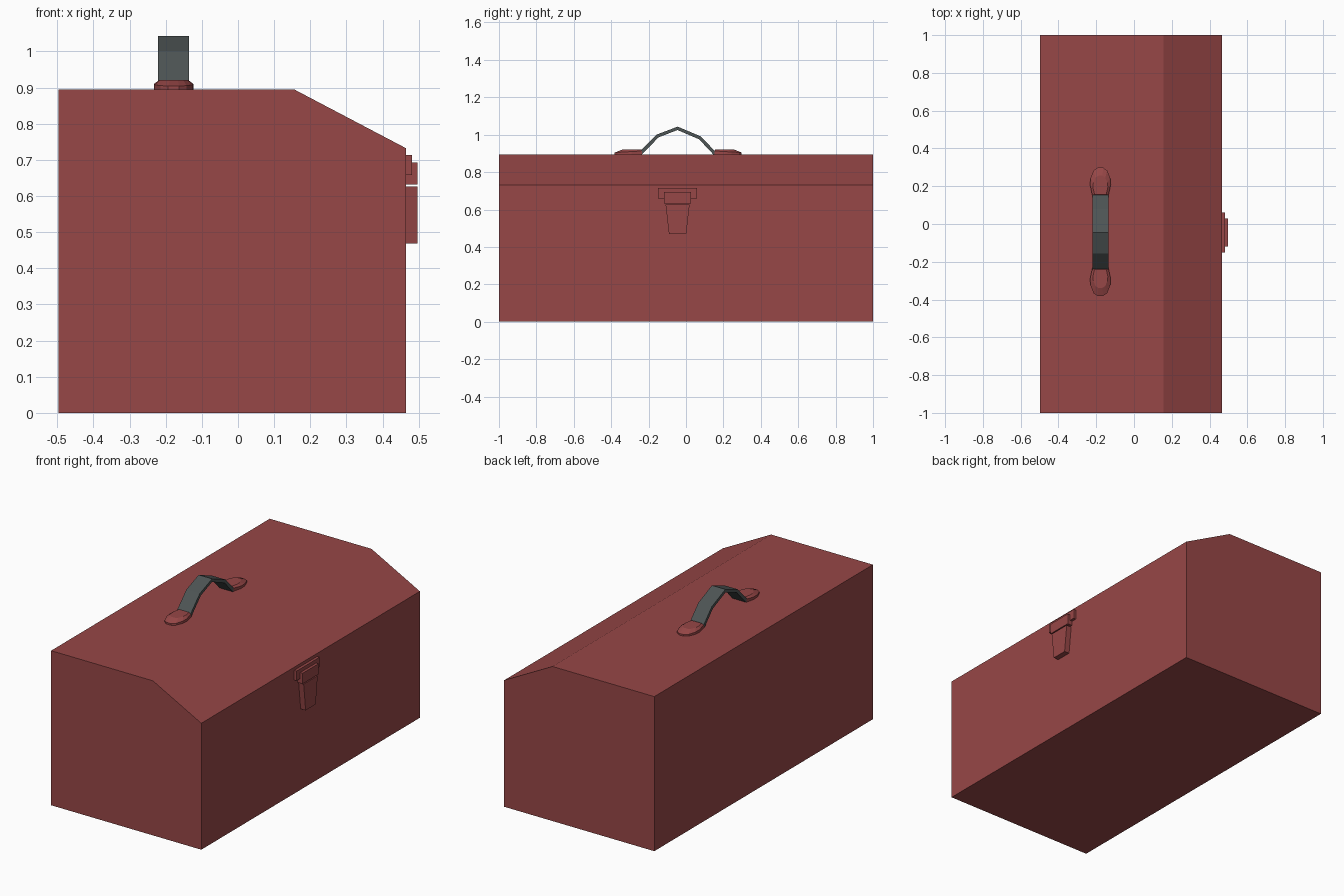
import bpy, bmesh, math

if "Cube" in bpy.data.objects:
    bpy.data.objects.remove(bpy.data.objects["Cube"])

def material(name, rgb):
    m = bpy.data.materials.new(name)
    m.diffuse_color = (*rgb, 1)
    m.use_nodes = True
    m.node_tree.nodes["Principled BSDF"].inputs["Base Color"].default_value = m.diffuse_color
    return m

RED = material("dull red", (0.31, 0.063, 0.063))
GREY = material("dark grey", (0.075, 0.09, 0.09))

def finish(name, bm, mat):
    bmesh.ops.recalc_face_normals(bm, faces=bm.faces)
    me = bpy.data.meshes.new(name)
    bm.to_mesh(me)
    bm.free()
    me.materials.append(mat)
    ob = bpy.data.objects.new(name, me)
    bpy.context.collection.objects.link(ob)
    return ob

def loft(name, rings, mat):
    """Join equal-length rings of points and cap both ends."""
    bm = bmesh.new()
    rs = [[bm.verts.new(p) for p in r] for r in rings]
    n = len(rs[0])
    for a, b in zip(rs, rs[1:]):
        for i in range(n):
            j = (i + 1) % n
            bm.faces.new((a[i], a[j], b[j], b[i]))
    bm.faces.new(rs[0])
    bm.faces.new(rs[-1])
    return finish(name, bm, mat)

# box with sloped front lid edge
profile = [(-0.497, 0), (0.465, 0), (0.465, 0.732), (0.155, 0.895), (-0.497, 0.895)]
loft("box_body", [[(x, y, z) for x, z in profile] for y in (-1, 1)], RED)

# latch plates: half widths at top and bottom, stacked outward in x
CY = -0.045
def plate(name, top, bottom, z1, z0, x1):
    outline = [(-bottom, z0), (bottom, z0), (top, z1), (-top, z1)]
    loft(name, [[(x, CY + y, z) for y, z in outline] for x in (0.46, x1)], RED)

plate("latch_mount", 0.105, 0.105, 0.714, 0.658, 0.481)
plate("latch_hinge", 0.073, 0.073, 0.693, 0.632, 0.497)
plate("latch_tongue", 0.064, 0.046, 0.626, 0.468, 0.497)

# arched handle strap
HX, W, T = -0.178, 0.043, 0.009
path = [(-0.25, 0.893), (-0.152, 0.993), (-0.045, 1.034), (0.075, 0.983), (0.16, 0.893)]
rings = []
for i, (y, z) in enumerate(path):
    a, b = path[max(i - 1, 0)], path[min(i + 1, len(path) - 1)]
    d = math.hypot(b[0] - a[0], b[1] - a[1])
    ny, nz = -(b[1] - a[1]) / d * T, (b[0] - a[0]) / d * T
    rings.append([(HX + sx * W, y + s * ny, z + s * nz)
                  for sx, s in ((-1, -1), (1, -1), (1, 1), (-1, 1))])
loft("handle_strap", rings, GREY)

# rounded pads at the handle ends: (half width, distance outward)
half = [(0.043, 0.0), (0.055, 0.055), (0.052, 0.09), (0.036, 0.13), (0.015, 0.145)]
outline = half + [(-x, d) for x, d in reversed(half)]
for name, side, y0 in (("handle_pad_right", 1, 0.153), ("handle_pad_left", -1, -0.236)):
    low = [(HX + x, y0 + side * d, 0.89) for x, d in outline]
    mid = [(HX + x, y0 + side * d, 0.913 - 0.06 * d) for x, d in outline]
    top = [(HX + x * 0.72, y0 + side * (d * 0.68 + 0.004), 0.921) for x, d in outline]
    loft(name, [low, mid, top], RED)
